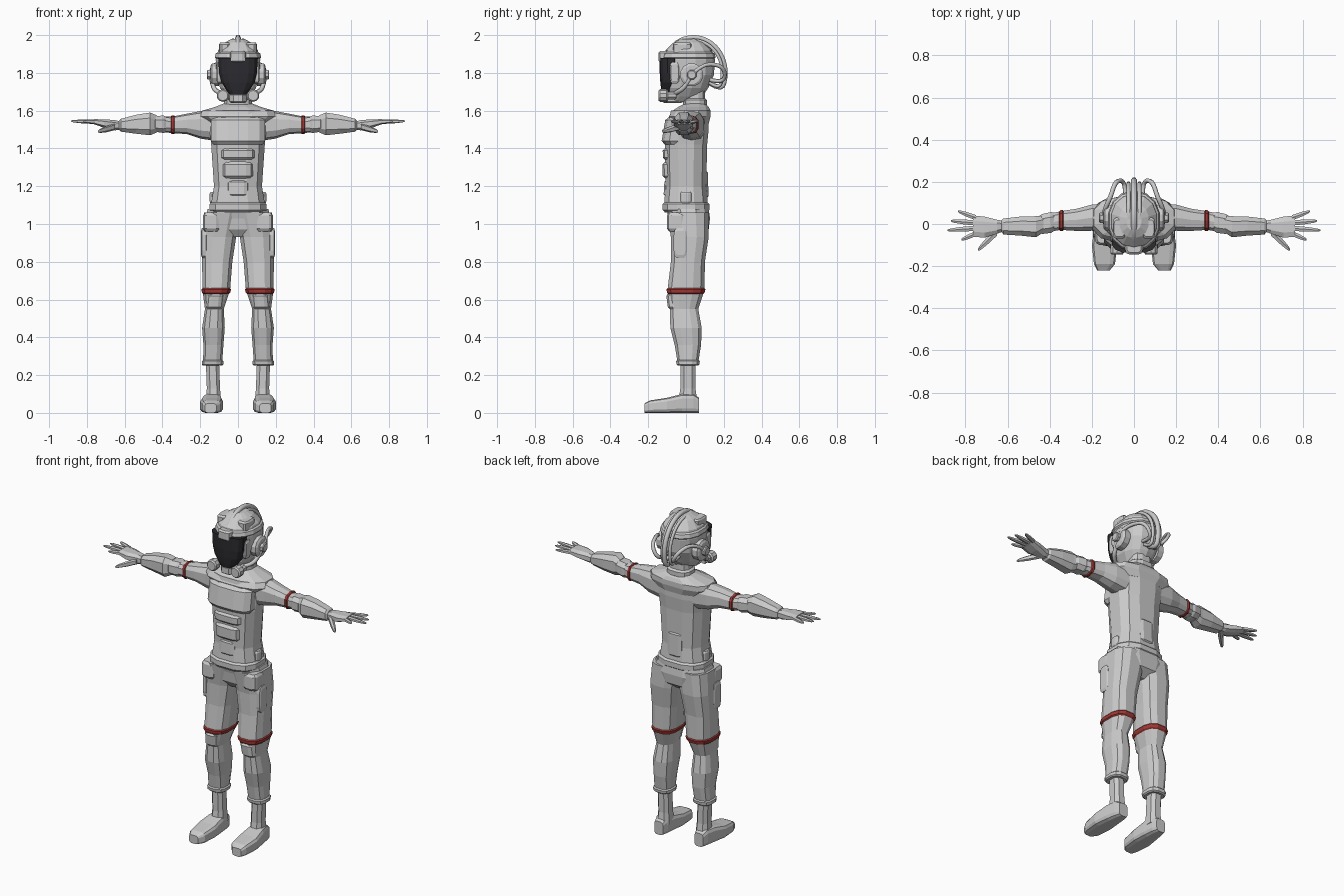
import bpy, bmesh, math

cube = bpy.data.objects.get("Cube")
if cube:
    bpy.data.objects.remove(cube, do_unlink=True)


def material(name, color):
    m = bpy.data.materials.new(name)
    m.use_nodes = True
    m.diffuse_color = (*color, 1)
    m.node_tree.nodes["Principled BSDF"].inputs["Base Color"].default_value = (*color, 1)
    return m


SUIT = material("light grey", (.6, .6, .6))
RED = material("dark red", (.35, .04, .035))
GLASS = material("black glass", (.025, .025, .03))


def finish(name, data, mat, mirror):
    obj = bpy.data.objects.new(name, data)
    bpy.context.collection.objects.link(obj)
    data.materials.append(mat)
    if mirror:
        obj.modifiers.new("left and right", 'MIRROR')


def loft(name, axis, rings, mat=SUIT, sides=12, power=.75, mirror=False):
    """Skin rounded sections (position, centre a, radius a, centre b, radius b)."""
    bm = bmesh.new()
    step = math.tau / sides
    widest = math.cos(step / 2) ** power

    def rounded(value):
        return math.copysign(abs(value) ** power, value) / widest

    loops = []
    for t, a, radius_a, b, radius_b in rings:
        loop = []
        for i in range(sides):
            angle = step * (i + .5)
            u = a + radius_a * rounded(math.cos(angle))
            v = b + radius_b * rounded(math.sin(angle))
            place = {'x': (t, u, v), 'y': (u, t, v), 'z': (u, v, t)}[axis]
            loop.append(bm.verts.new(place))
        loops.append(loop)
    for low, high in zip(loops, loops[1:]):
        for i in range(sides):
            bm.faces.new((low[i - 1], low[i], high[i], high[i - 1]))
    bm.faces.new(loops[0])
    bm.faces.new(loops[-1])
    bmesh.ops.recalc_face_normals(bm, faces=bm.faces)
    mesh = bpy.data.meshes.new(name)
    bm.to_mesh(mesh)
    bm.free()
    finish(name, mesh, mat, mirror)


def sample(profile, t):
    """Section of a profile at any position between its rings."""
    for low, high in zip(profile, profile[1:]):
        if t <= high[0]:
            break
    f = (t - low[0]) / (high[0] - low[0])
    return [p + (q - p) * f for p, q in zip(low, high)]


def bevelled(low, high, edge):
    """Positions along a raised part, each with its share of the full height."""
    return (low, 0), (low + edge, 1), (high - edge, 1), (high, 0)


def band(name, axis, profile, low, high, grow, **options):
    """Raised ring that follows a profile all the way round."""
    rings = []
    for t, full in bevelled(low, high, (high - low) / 5):
        t, a, radius_a, b, radius_b = sample(profile, t)
        rings.append((t, a, radius_a + grow * full, b, radius_b + grow * full))
    loft(name, axis, rings, **options)


def panel(name, profile, low, high, width, grow, side=-1, **options):
    """Raised panel on the front (side -1) or back (side 1) of an upright profile."""
    rings = []
    for t, full in bevelled(low, high, grow):
        t, a, radius_a, b, radius_b = sample(profile, t)
        depth = (radius_b + grow * full) / 2
        rings.append((t, a, width * (.9 + full / 10), b + side * depth, depth))
    loft(name, 'z', rings, **options)


def pod(name, axis, centre, length, radius_a, radius_b, **options):
    """Drum or block with chamfered ends."""
    t, a, b = centre
    half = length / 2
    loft(name, axis, [(t + half * f, a, radius_a * s, b, radius_b * s)
                      for f, s in ((-1, .8), (-.7, 1), (.7, 1), (1, .8))], **options)


def hose(name, points, radius, mirror=False):
    curve = bpy.data.curves.new(name, 'CURVE')
    curve.dimensions = '3D'
    curve.bevel_depth = radius
    curve.bevel_resolution = 1
    curve.resolution_u = 3
    curve.use_fill_caps = True
    line = curve.splines.new('NURBS')
    line.points.add(len(points) - 1)
    for point, place in zip(line.points, points):
        point.co = (*place, 1)
    line.use_endpoint_u = True
    line.order_u = 3
    finish(name, curve, SUIT, mirror)


SIDES = {"mirror": True}
BOXY = {"power": .5}
ROUND = {"power": 1, "mirror": True}

# Boots
loft("boot_foot", 'y', [(-.22, .145, .03, .025, .025), (-.19, .14, .05, .033, .033),
                        (-.1, .14, .06, .04, .04), (-.02, .137, .05, .05, .05),
                        (.04, .135, .04, .05, .05), (.07, .135, .03, .04, .04)],
     **SIDES, **BOXY)
loft("boot_ankle", 'z', [(.06, .13, .04, .01, .05), (.13, .13, .035, .01, .04),
                         (.27, .135, .035, .01, .04)], sides=8, **SIDES)

# Trousers
LEG = [(.25, .135, .05, .01, .052), (.36, .13, .053, .01, .07), (.45, .13, .06, 0, .083),
       (.55, .125, .05, -.01, .075), (.65, .115, .073, 0, .098), (.8, .11, .08, .01, .09),
       (.93, .1, .09, .02, .1), (1.06, .08, .1, .01, .11)]
loft("trouser_leg", 'z', LEG, **SIDES)
band("trouser_cuff", 'z', LEG, .25, .28, .007, **SIDES)
band("leg_band", 'z', LEG, .63, .66, .005, mat=RED, **SIDES)
panel("knee_pad", LEG, .55, .63, .045, .01, **SIDES)
pod("thigh_pocket", 'x', (.18, -.03, .9), .03, .035, .08, **SIDES, **BOXY)
PELVIS = [(.93, 0, .05, .01, .06), (.97, 0, .14, .02, .1), (1.03, 0, .175, .02, .107),
          (1.08, 0, .16, .01, .11)]
loft("pelvis", 'z', PELVIS)
pod("hip_pocket", 'z', (1.01, .14, -.05), .1, .045, .05, **SIDES, **BOXY)

# Jacket
JACKET = [(1.06, 0, .143, 0, .115), (1.12, 0, .14, 0, .115), (1.2, 0, .127, 0, .107),
          (1.42, 0, .142, 0, .112), (1.5, 0, .15, .01, .11), (1.6, 0, .15, .02, .1)]
loft("jacket", 'z', JACKET)
band("jacket_hem", 'z', JACKET, 1.065, 1.115, .01)
panel("chest_plate", JACKET, 1.42, 1.57, .143, .02)
panel("upper_belly_panel", JACKET, 1.34, 1.4, .09, .012, **BOXY)
panel("belly_pouch", JACKET, 1.24, 1.33, .08, .015, **BOXY)
panel("lower_belly_panel", JACKET, 1.15, 1.23, .06, .007, **BOXY)
panel("back_panel", JACKET, 1.14, 1.28, .055, .007, side=1, **BOXY)
pod("side_strap", 'z', (1.14, .13, 0), .06, .02, .03, **SIDES)
loft("shoulder_yoke", 'z', [(1.53, 0, .15, .02, .1), (1.57, 0, .2, .02, .11),
                            (1.6, 0, .19, .03, .1), (1.62, 0, .12, .04, .08),
                            (1.64, 0, .07, .05, .05)])

# Arms
ARM = [(.1, .03, .07, 1.52, .08), (.2, .03, .062, 1.525, .07), (.27, .02, .053, 1.53, .052),
       (.35, .016, .044, 1.525, .042), (.43, 0, .043, 1.53, .038), (.46, 0, .035, 1.53, .03)]
FOREARM = [(.43, 0, .04, 1.53, .045), (.465, -.013, .05, 1.53, .06),
           (.54, -.01, .045, 1.528, .05), (.62, -.012, .038, 1.523, .034),
           (.63, -.01, .028, 1.523, .025)]
loft("upper_arm", 'x', ARM, sides=10, **SIDES)
band("arm_band", 'x', ARM, .335, .355, .005, mat=RED, sides=10, **SIDES)
band("elbow_pad", 'x', ARM, .38, .45, .006, sides=8, **SIDES)
loft("forearm", 'x', FOREARM, sides=8, **SIDES)

# Gloves
loft("palm", 'x', [(.62, -.01, .025, 1.52, .022), (.65, -.013, .033, 1.523, .027),
                   (.71, -.015, .05, 1.532, .022), (.765, -.01, .05, 1.542, .013)],
     sides=8, **SIDES)


def digit(name, start, end, width):
    rings = []
    for f, share in ((0, 1), (.55, .9), (.9, .6), (1, .25)):
        x, y, z = (s + (e - s) * f for s, e in zip(start, end))
        rings.append((x, y, width * share, z, width * share * .8))
    loft(name, 'x', rings, sides=6, **SIDES)


lengths = {"index": .82, "middle": .885, "ring": .87, "little": .835}
for i, (label, tip) in enumerate(lengths.items()):
    digit(label + "_finger", (.75, .025 * i - .045, 1.54),
          (tip, .045 * i - .075, 1.545), .0125)
digit("thumb", (.65, -.035, 1.515), (.74, -.122, 1.49), .02)

# Neck and helmet
NECK = [(1.6, 0, .065, .05, .05), (1.72, 0, .06, .045, .055)]
HELMET = [(1.645, 0, .04, -.035, .055), (1.675, 0, .065, -.01, .095), (1.72, 0, .095, 0, .115),
          (1.79, 0, .115, .015, .13), (1.87, 0, .118, .015, .135), (1.92, 0, .105, .015, .12),
          (1.96, 0, .07, .015, .08), (1.98, 0, .035, .015, .045)]
loft("neck", 'z', NECK)
band("collar", 'z', NECK, 1.62, 1.665, .012)
loft("helmet", 'z', HELMET, sides=14, power=.9)
band("brow_band", 'z', HELMET, 1.875, 1.91, .008, sides=14, power=.9)
loft("visor", 'z', [(1.685, 0, .045, -.08, .045), (1.71, 0, .062, -.08, .05),
                    (1.75, 0, .088, -.08, .055), (1.8, 0, .1, -.08, .058),
                    (1.88, 0, .105, -.08, .058)], mat=GLASS, sides=14)
pod("brow_block", 'z', (1.885, 0, -.1), .06, .042, .045, **BOXY)
pod("chin_mask", 'z', (1.665, 0, -.07), .05, .045, .055, sides=8)
pod("cheek_block", 'x', (.095, -.06, 1.8), .035, .025, .055, **SIDES, **BOXY)
pod("crown_panel", 'z', (1.93, .07, -.02), .06, .03, .05, **SIDES, **BOXY)

# Earpieces and breathing canisters
pod("ear_disc", 'x', (.12, .03, 1.79), .05, .06, .06, **ROUND)
pod("ear_hub", 'x', (.15, .03, 1.79), .03, .025, .025, sides=8, **ROUND)
pod("canister", 'y', (-.12, .08, 1.68), .05, .032, .032, sides=10, **ROUND)
pod("canister_neck", 'y', (-.08, .08, 1.68), .06, .02, .02, sides=8, **ROUND)


# Hoses
def crest(x, shrink):
    """Arc over the crown that curls back into the rear of the helmet."""
    arc = [math.radians(angle) for angle in range(150, -40, -20)]
    return [(x, .04 + (.17 - shrink) * math.cos(a), 1.8 + (.19 - shrink) * math.sin(a))
            for a in arc] + [(x, .12, 1.75)]


hose("crest_hose", crest(0, 0), .015)
hose("side_crest_hose", crest(.026, .015), .01, **SIDES)
hose("ear_hose", [(.145, .03, 1.79), (.14, .07, 1.83), (.11, .13, 1.85), (.09, .2, 1.83),
                  (.055, .21, 1.77), (.04, .17, 1.75), (.04, .1, 1.77)], .011, **SIDES)
hose("canister_hose", [(.08, -.06, 1.69), (.115, -.04, 1.7), (.135, 0, 1.73),
                       (.145, .03, 1.79)], .012, **SIDES)
